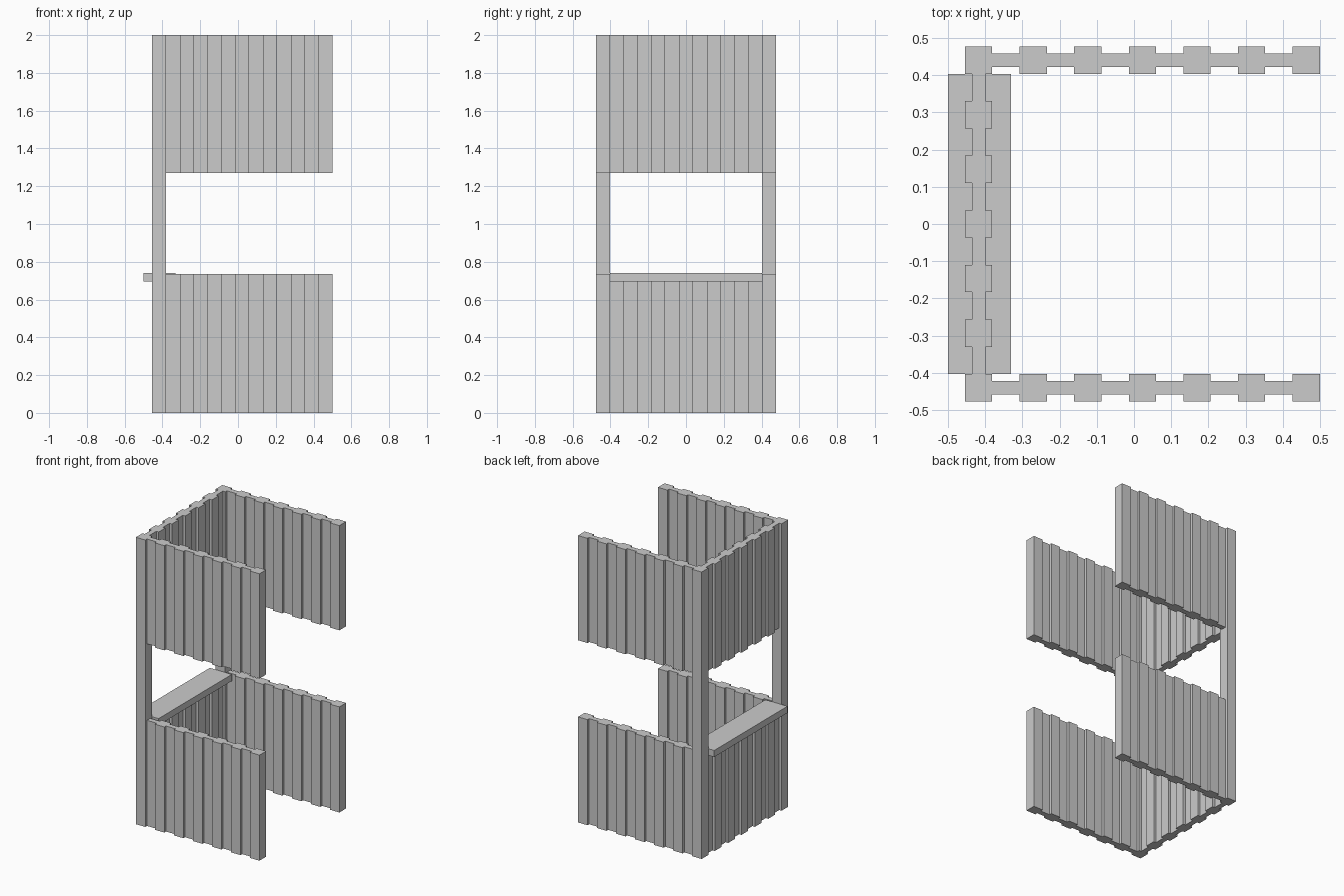
import bpy, bmesh
from mathutils import Vector

if "Cube" in bpy.data.objects:
    bpy.data.objects.remove(bpy.data.objects["Cube"])

PITCH = 0.1467          # rib spacing
RIB, WEB = 0.0366, 0.018  # half thickness of ribs and of the thin web
CX, CY = -0.4175, 0.44  # corner post centre
SILL_Z, LOW_TOP, HIGH_BOTTOM, TOP = 0.695, 0.736, 1.27, 2.0


def prism(name, outline, z0, z1):
    """Extrude a plan outline between two heights."""
    bm = bmesh.new()
    face = bm.faces.new([bm.verts.new((x, y, z0)) for x, y in outline])
    ext = bmesh.ops.extrude_face_region(bm, geom=[face])
    verts = [v for v in ext["geom"] if isinstance(v, bmesh.types.BMVert)]
    bmesh.ops.translate(bm, verts=verts, vec=Vector((0, 0, z1 - z0)))
    bmesh.ops.recalc_face_normals(bm, faces=bm.faces)
    mesh = bpy.data.meshes.new(name)
    bm.to_mesh(mesh)
    bm.free()
    obj = bpy.data.objects.new(name, mesh)
    bpy.context.collection.objects.link(obj)
    return obj


def rect(x0, x1, y0, y1):
    return [(x0, y0), (x1, y0), (x1, y1), (x0, y1)]


def ribbed_outline(ribs, end_web):
    """Plan of a ribbed wall running from a corner post, as (along, across)."""
    side = [(RIB, WEB)]
    for i in range(1, ribs + 1):
        a, b = i * PITCH - RIB, i * PITCH + RIB
        side += [(a, WEB), (a, RIB), (b, RIB), (b, WEB)]
    if end_web:
        side.append(((ribs + 1) * PITCH - RIB, WEB))
    else:
        side.pop()
    return side + [(u, -v) for u, v in reversed(side)]


# Full-height corner posts and the ribbed front and back walls
for label, s in (("front", -1), ("back", 1)):
    y = s * CY
    prism(label + "_corner_post", rect(CX - RIB, CX + RIB, y - RIB, y + RIB), 0, TOP)
    plan = [(CX + u, y + v) for u, v in ribbed_outline(6, False)]
    prism(label + "_lower_wall", plan, 0, LOW_TOP)
    prism(label + "_upper_wall", plan, HIGH_BOTTOM, TOP)

# Ribbed side wall with a window opening between the posts
plan = [(CX + v, -CY + u) for u, v in ribbed_outline(5, True)]
prism("side_lower_wall", plan, 0, SILL_Z + 0.01)
prism("side_upper_wall", plan, HIGH_BOTTOM, TOP)

# Window sill
prism("window_sill", rect(-0.5, -0.33, -CY + RIB, CY - RIB), SILL_Z, 0.741)
